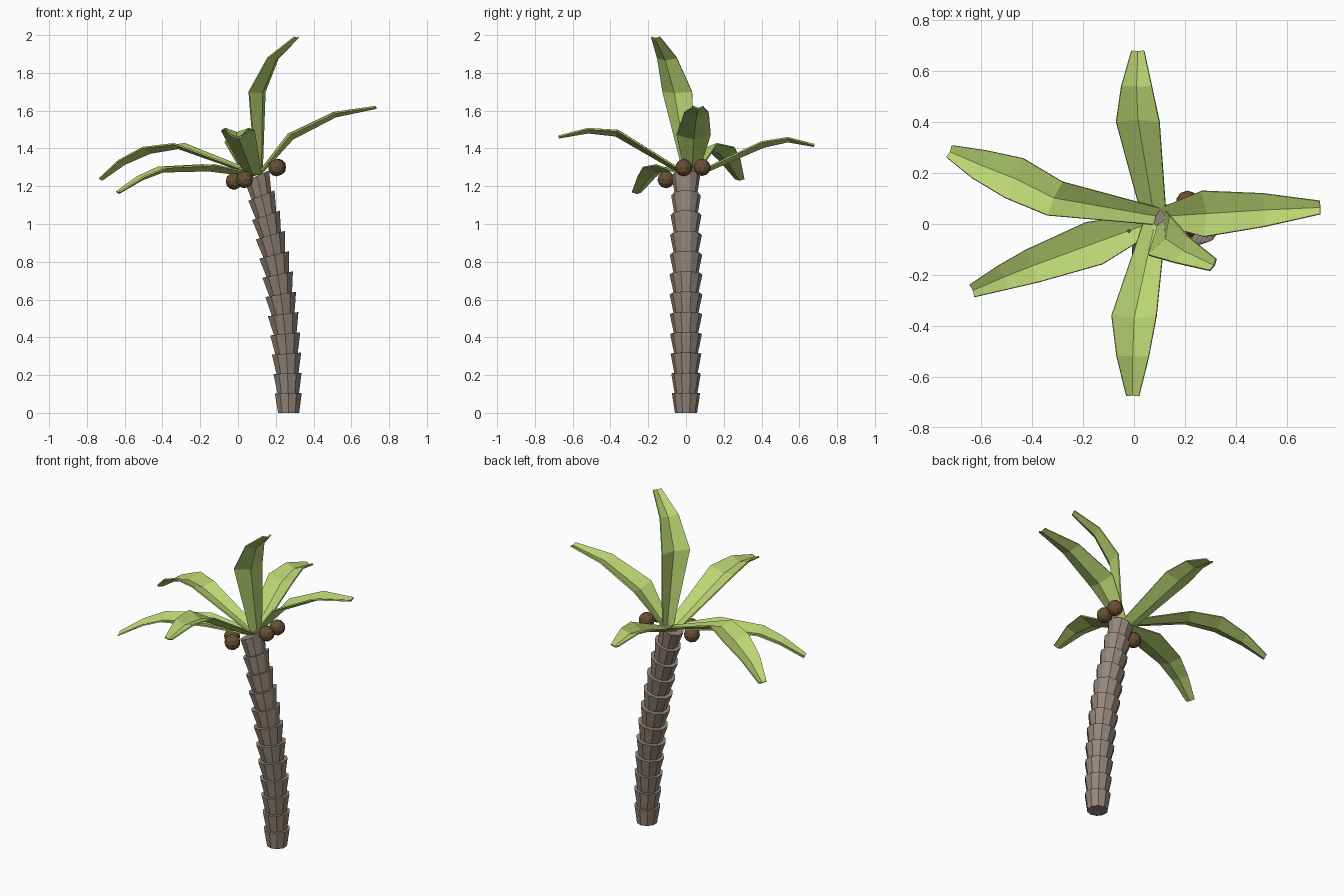
import bpy, bmesh, math
from mathutils import Vector, Matrix

if "Cube" in bpy.data.objects:
    bpy.data.objects.remove(bpy.data.objects["Cube"])


def material(name, rgb):
    m = bpy.data.materials.new(name)
    m.diffuse_color = (*rgb, 1)
    m.use_nodes = True
    m.node_tree.nodes["Principled BSDF"].inputs["Base Color"].default_value = m.diffuse_color
    return m


BARK = material("bark", (0.30, 0.24, 0.20))
LEAF = material("leaf", (0.50, 0.66, 0.17))
HUSK = material("husk", (0.14, 0.08, 0.035))


def add_object(name, bm, mat):
    bmesh.ops.recalc_face_normals(bm, faces=bm.faces)
    mesh = bpy.data.meshes.new(name)
    bm.to_mesh(mesh)
    bm.free()
    mesh.materials.append(mat)
    obj = bpy.data.objects.new(name, mesh)
    bpy.context.collection.objects.link(obj)
    return obj


# Trunk: stacked flaring collars along a leaning curve
SIDES = 10
xs = [0.268, 0.266, 0.262, 0.257, 0.25, 0.239, 0.226,
      0.21, 0.192, 0.171, 0.148, 0.124, 0.1]
centres = [Vector((x, 0, 1.255 * i / 12)) for i, x in enumerate(xs)]


def ring(bm, centre, radius, tilt):
    rot = Matrix.Rotation(-tilt, 3, 'Y')
    pts = []
    for k in range(SIDES):
        a = 2 * math.pi * (k + 0.5) / SIDES
        pts.append(bm.verts.new(centre + rot @ Vector((radius * math.cos(a), radius * math.sin(a), 0))))
    return pts


bm = bmesh.new()
for i in range(12):
    tilts = [math.radians(24) * (j / 12) ** 1.3 for j in (i, i + 1)]
    bulge = math.sin(math.pi * (i + 0.5) / 12)
    low = ring(bm, centres[i], 0.058 + 0.006 * bulge, tilts[0])
    high = ring(bm, centres[i + 1], 0.073 + 0.014 * bulge, tilts[1])
    bm.faces.new(low[::-1])
    bm.faces.new(high)
    for k in range(SIDES):
        n = (k + 1) % SIDES
        bm.faces.new((low[k], low[n], high[n], high[k]))
add_object("trunk", bm, BARK)

# Leaves: gutter-shaped blades, stations are (x, y, z, half width)
leaves = {
    "right_leaf": [(0.11, 0.03, 1.27, 0.035), (0.27, 0.04, 1.475, 0.09),
                   (0.51, 0.055, 1.59, 0.065), (0.73, 0.065, 1.622, 0.026)],
    "back_leaf": [(0.075, 0.05, 1.27, 0.05), (0.015, 0.40, 1.435, 0.085),
                  (0.01, 0.54, 1.457, 0.06), (0.015, 0.68, 1.42, 0.025)],
    "front_leaf": [(0.08, 0.0, 1.27, 0.045), (0.0, -0.36, 1.495, 0.088),
                   (-0.005, -0.52, 1.505, 0.063), (-0.005, -0.675, 1.465, 0.025)],
    "back_left_leaf": [(0.09, 0.03, 1.27, 0.035), (-0.31, 0.10, 1.425, 0.072),
                       (-0.47, 0.18, 1.405, 0.085), (-0.61, 0.235, 1.335, 0.06),
                       (-0.725, 0.285, 1.24, 0.026)],
    "front_left_leaf": [(0.08, 0.01, 1.265, 0.035), (-0.155, -0.075, 1.313, 0.088),
                        (-0.40, -0.165, 1.30, 0.068), (-0.515, -0.21, 1.25, 0.05),
                        (-0.635, -0.262, 1.17, 0.026)],
    "upright_leaf": [(0.11, 0.02, 1.26, 0.035), (0.10, -0.045, 1.70, 0.088),
                     (0.185, -0.10, 1.88, 0.058), (0.31, -0.16, 1.99, 0.026)],
}
for name, stations in leaves.items():
    pts = [Vector(s[:3]) for s in stations]
    heading = pts[-1] - pts[1]
    heading.z = 0
    side = Vector((0, 0, 1)).cross(heading).normalized()
    bm = bmesh.new()
    rows = []
    for i, p in enumerate(pts):
        w = stations[i][3]
        tangent = (pts[min(i + 1, len(pts) - 1)] - pts[max(i - 1, 0)]).normalized()
        up = tangent.cross(side).normalized()
        rows.append([bm.verts.new(v) for v in
                     (p - side * w, p - up * w * 0.35, p + side * w)])
    for a, b in zip(rows, rows[1:]):
        for k in range(2):
            bm.faces.new((a[k], b[k], b[k + 1], a[k + 1]))
    obj = add_object(name, bm, LEAF)
    thick = obj.modifiers.new("thickness", 'SOLIDIFY')
    thick.thickness = 0.008
    thick.offset = 0

# Coconuts
nuts = [(0.21, 0.085, 1.30), (0.205, -0.012, 1.298),
        (0.035, -0.105, 1.235), (-0.02, -0.03, 1.227)]
for i, pos in enumerate(nuts):
    bm = bmesh.new()
    bmesh.ops.create_icosphere(bm, subdivisions=2, radius=0.046,
                               matrix=Matrix.Translation(pos))
    add_object(f"coconut_{i + 1}", bm, HUSK)
